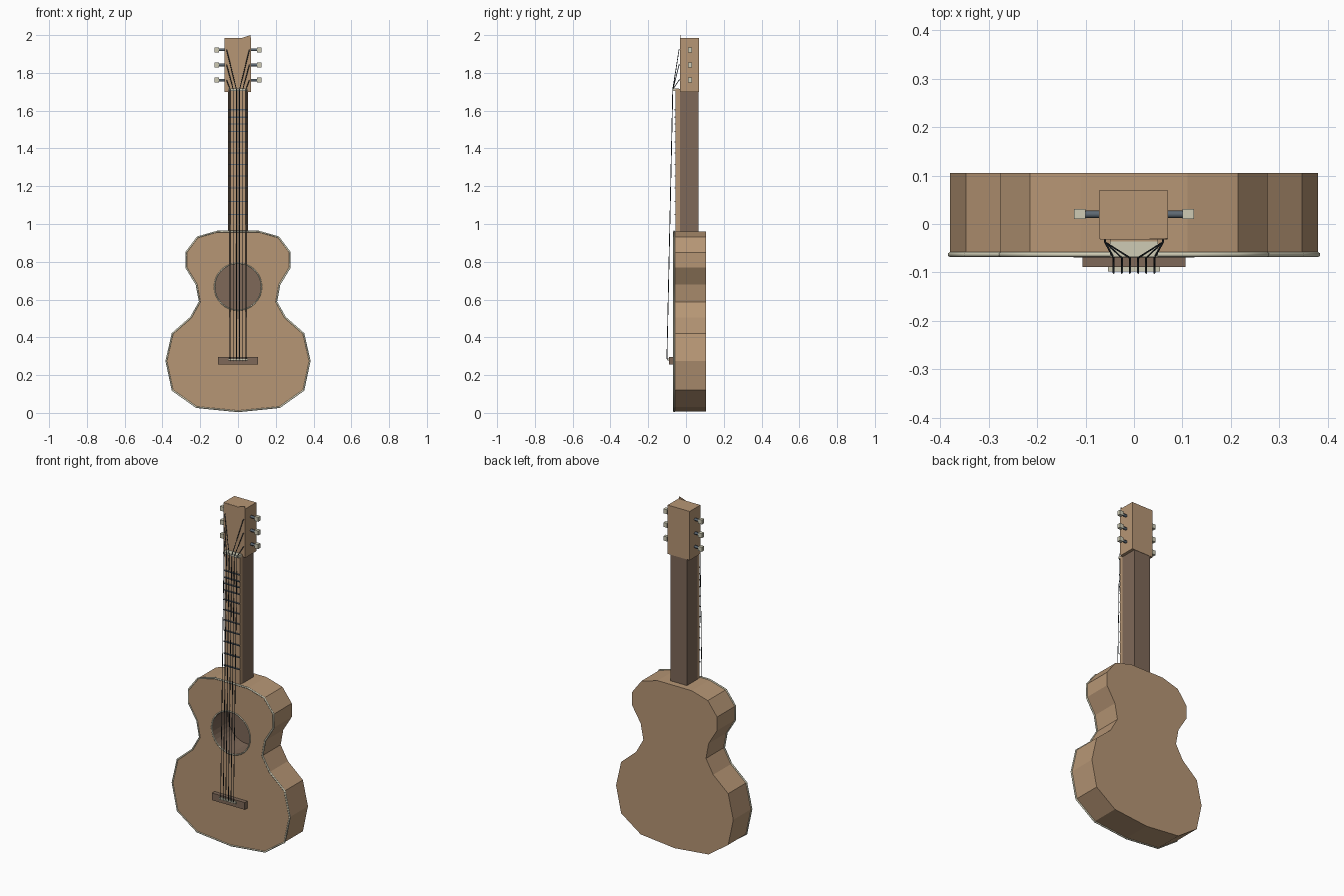
import bpy, bmesh, math
from mathutils import Vector

if "Cube" in bpy.data.objects:
    bpy.data.objects.remove(bpy.data.objects["Cube"])


def material(name, rgb):
    m = bpy.data.materials.new(name)
    m.diffuse_color = (*rgb, 1)
    m.use_nodes = True
    m.node_tree.nodes["Principled BSDF"].inputs["Base Color"].default_value = m.diffuse_color
    return m


TAN = material("tan wood", (0.47, 0.305, 0.178))
BROWN = material("dark brown wood", (0.21, 0.14, 0.098))
CREAM = material("cream", (0.62, 0.60, 0.46))
STEEL = material("blue grey steel", (0.11, 0.14, 0.17))
WIRE = material("dark string", (0.03, 0.04, 0.05))


def add(name, bm, mat):
    bmesh.ops.recalc_face_normals(bm, faces=bm.faces)
    me = bpy.data.meshes.new(name)
    bm.to_mesh(me)
    bm.free()
    me.materials.append(mat)
    ob = bpy.data.objects.new(name, me)
    bpy.context.collection.objects.link(ob)
    return ob


def box(name, x, y, z, mat):
    bm = bmesh.new()
    bmesh.ops.create_cube(bm, size=1)
    for v in bm.verts:
        v.co = [(a[0] + a[1]) / 2 + c * (a[1] - a[0]) for a, c in zip((x, y, z), v.co)]
    return add(name, bm, mat)


def slab(name, outline, y0, y1, mat):
    # extrude an (x, z) outline along y
    bm = bmesh.new()
    f = bm.faces.new([bm.verts.new((x, y0, z)) for x, z in outline])
    g = bmesh.ops.extrude_face_region(bm, geom=[f])["geom"]
    bmesh.ops.translate(bm, vec=(0, y1 - y0, 0), verts=[v for v in g if isinstance(v, bmesh.types.BMVert)])
    return add(name, bm, mat)


def tube(name, pts, r, mat, cyclic=False, res=1):
    cu = bpy.data.curves.new(name, 'CURVE')
    cu.dimensions = '3D'
    cu.bevel_depth, cu.bevel_resolution, cu.use_fill_caps = r, res, True
    sp = cu.splines.new('POLY')
    sp.points.add(len(pts) - 1)
    for p, c in zip(sp.points, pts):
        p.co = (*c, 1)
    sp.use_cyclic_u = cyclic
    cu.materials.append(mat)
    ob = bpy.data.objects.new(name, cu)
    bpy.context.collection.objects.link(ob)
    return ob


# body outline: right half, mirrored
half = [(0.22, 0.03), (0.347, 0.12), (0.38, 0.275), (0.347, 0.42), (0.25, 0.505),
        (0.203, 0.588), (0.22, 0.68), (0.275, 0.77), (0.275, 0.85), (0.215, 0.93), (0.11, 0.96)]
outline = [(0, 0.008)] + half + [(-x, z) for x, z in reversed(half)]
body = slab("body", outline, -0.065, 0.105, TAN)
tube("body_binding", [(x, -0.063, z) for x, z in outline], 0.005, CREAM, True)


# sound hole: cut, brown lining cup and cream ring
def circle(r, n=32):
    return [(r * math.cos(2 * math.pi * i / n), 0.668 + r * math.sin(2 * math.pi * i / n)) for i in range(n)]


cutter = slab("hole_cutter", circle(0.122), -0.2, 0.085, BROWN)
cutter.hide_render = True
mod = body.modifiers.new("sound_hole", 'BOOLEAN')
mod.operation, mod.object, mod.solver = 'DIFFERENCE', cutter, 'EXACT'
bpy.context.view_layer.objects.active = body
bpy.ops.object.modifier_apply(modifier=mod.name)
bpy.data.objects.remove(cutter)
bm = bmesh.new()
rim = [[bm.verts.new((x, y, z)) for x, z in circle(0.1212)] for y in (-0.065, 0.084)]
for i in range(32):
    j = (i + 1) % 32
    bm.faces.new((rim[0][i], rim[0][j], rim[1][j], rim[1][i]))
bm.faces.new(rim[1])
lining = add("hole_lining", bm, BROWN)
lining.data.flip_normals()
tube("hole_ring", [(x, -0.065, z) for x, z in circle(0.124)], 0.004, CREAM, True)

# neck, fretboard and frets
box("neck", (-0.053, 0.053), (-0.032, 0.067), (0.95, 1.71), BROWN)
box("fretboard", (-0.05, 0.05), (-0.055, -0.032), (0.955, 1.715), TAN)
for z in (1.05, 1.12, 1.19, 1.255, 1.315, 1.375, 1.435, 1.49, 1.53, 1.565, 1.605):
    box("fret", (-0.05, 0.05), (-0.061, -0.054), (z - 0.003, z + 0.003), STEEL)
box("nut", (-0.05, 0.05), (-0.068, -0.036), (1.705, 1.718), CREAM)

# headstock with thin face plate
box("headstock", (-0.072, 0.07), (-0.03, 0.069), (1.70, 1.986), TAN)
slab("headstock_face", [(-0.07, 1.705), (0.069, 1.705), (0.069, 1.98), (0.065, 2.0),
                        (0.02, 1.985), (-0.07, 1.985)], -0.032, -0.03, TAN)

# bridge and saddle
box("bridge", (-0.106, 0.106), (-0.089, -0.064), (0.255, 0.297), BROWN)
box("saddle", (-0.054, 0.054), (-0.098, -0.085), (0.278, 0.288), CREAM)

# tuners and strings, three per side
for s in (-1, 1):
    for i, z in enumerate((1.762, 1.842, 1.922)):
        tube("tuner_shaft", [(s * 0.065, 0.02, z), (s * 0.105, 0.02, z)], 0.008, STEEL)
        box("tuner_knob", (s * 0.112 - 0.012, s * 0.112 + 0.012), (0.01, 0.031), (z - 0.013, z + 0.013), CREAM)
        x = s * (0.042, 0.025, 0.0085)[i]
        tube("string", [(x, -0.088, 0.276), (x, -0.101, 0.288), (x, -0.07, 1.712),
                        (s * 0.06, -0.037, z), (s * 0.06, -0.028, z)], 0.0022, WIRE, res=0)
